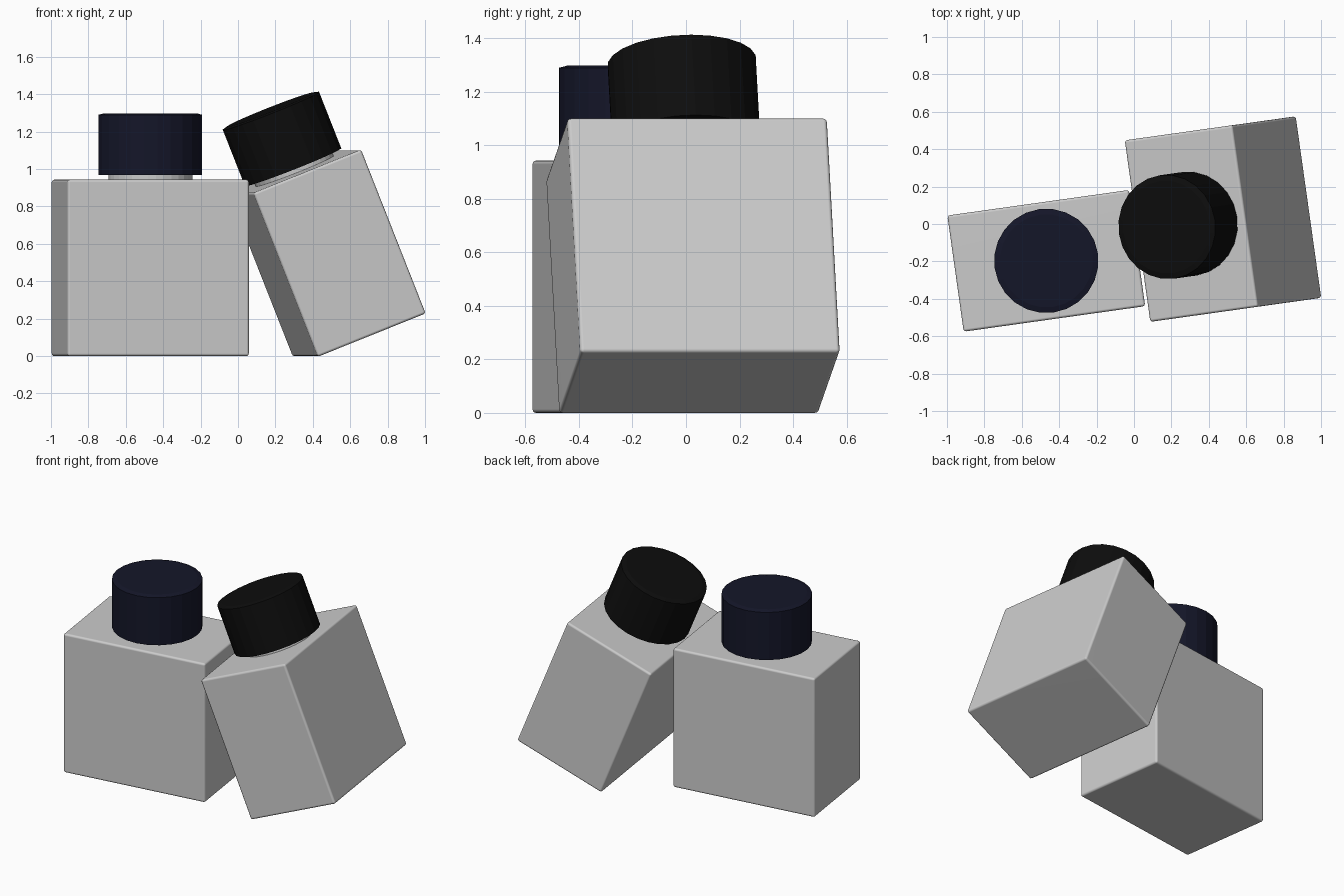
import bpy, bmesh
from math import radians
from mathutils import Matrix, Vector

if "Cube" in bpy.data.objects:
    bpy.data.objects.remove(bpy.data.objects["Cube"])

W, D, H = 0.98, 0.627, 0.943      # body size
NECK_R, CAP_R = 0.225, 0.279
CAP_Z0, CAP_Z1 = 0.967, 1.29


def make_object(name, bm, matrix, mat=None):
    bmesh.ops.recalc_face_normals(bm, faces=bm.faces)
    mesh = bpy.data.meshes.new(name)
    bm.to_mesh(mesh)
    bm.free()
    ob = bpy.data.objects.new(name, mesh)
    bpy.context.collection.objects.link(ob)
    ob.matrix_world = matrix
    if mat:
        mesh.materials.append(mat)
    return ob


def cylinder(r, z0, z1, sides):
    bm = bmesh.new()
    bmesh.ops.create_cone(bm, cap_ends=True, segments=sides, radius1=r, radius2=r,
                          depth=z1 - z0,
                          matrix=Matrix.Translation((0, 0, (z0 + z1) / 2)))
    return bm


def bottle(prefix, matrix, color):
    # Rectangular body with softened edges
    bm = bmesh.new()
    bmesh.ops.create_cube(bm, size=1, matrix=Matrix.Translation((0, 0, H / 2))
                          @ Matrix.Diagonal((W, D, H, 1)))
    bmesh.ops.bevel(bm, geom=bm.edges[:], offset=0.014, segments=3,
                    profile=0.5, affect='EDGES')
    body = make_object(prefix + "_body", bm, matrix)
    for p in body.data.polygons:
        p.use_smooth = True
    wn = body.modifiers.new("weighted", 'WEIGHTED_NORMAL')
    wn.keep_sharp = True

    # Short neck under the cap
    make_object(prefix + "_neck", cylinder(NECK_R, H - 0.03, CAP_Z0 + 0.03, 32), matrix)

    # Faceted cap with a very slightly domed top
    mat = bpy.data.materials.new(prefix + "_cap_color")
    mat.diffuse_color = color
    mat.use_nodes = True
    mat.node_tree.nodes["Principled BSDF"].inputs["Base Color"].default_value = mat.diffuse_color
    bm = cylinder(CAP_R, CAP_Z0, CAP_Z1, 24)
    top = max(bm.faces, key=lambda f: f.calc_center_median().z)
    res = bmesh.ops.inset_region(bm, faces=[top], thickness=0.03)
    for v in top.verts:
        v.co.z += 0.008
    make_object(prefix + "_cap", bm, matrix, mat)


# Upright bottle
bottle("upright_bottle",
       Matrix.Translation((-0.469, -0.197, 0)) @ Matrix.Rotation(radians(8), 4, 'Z'),
       (0.007, 0.008, 0.022, 1))

# Leaning bottle, turned a quarter and resting on its lower long edge
rot = Matrix.Rotation(radians(8), 4, 'Z') @ Matrix.Rotation(radians(-21.7), 4, 'Y')
low_edge = Vector((0.36, 0.01, -0.004))
base = low_edge + rot @ Vector((D / 2, 0, 0))
bottle("leaning_bottle",
       Matrix.Translation(base) @ rot @ Matrix.Rotation(radians(90), 4, 'Z'),
       (0.004, 0.004, 0.004, 1))
